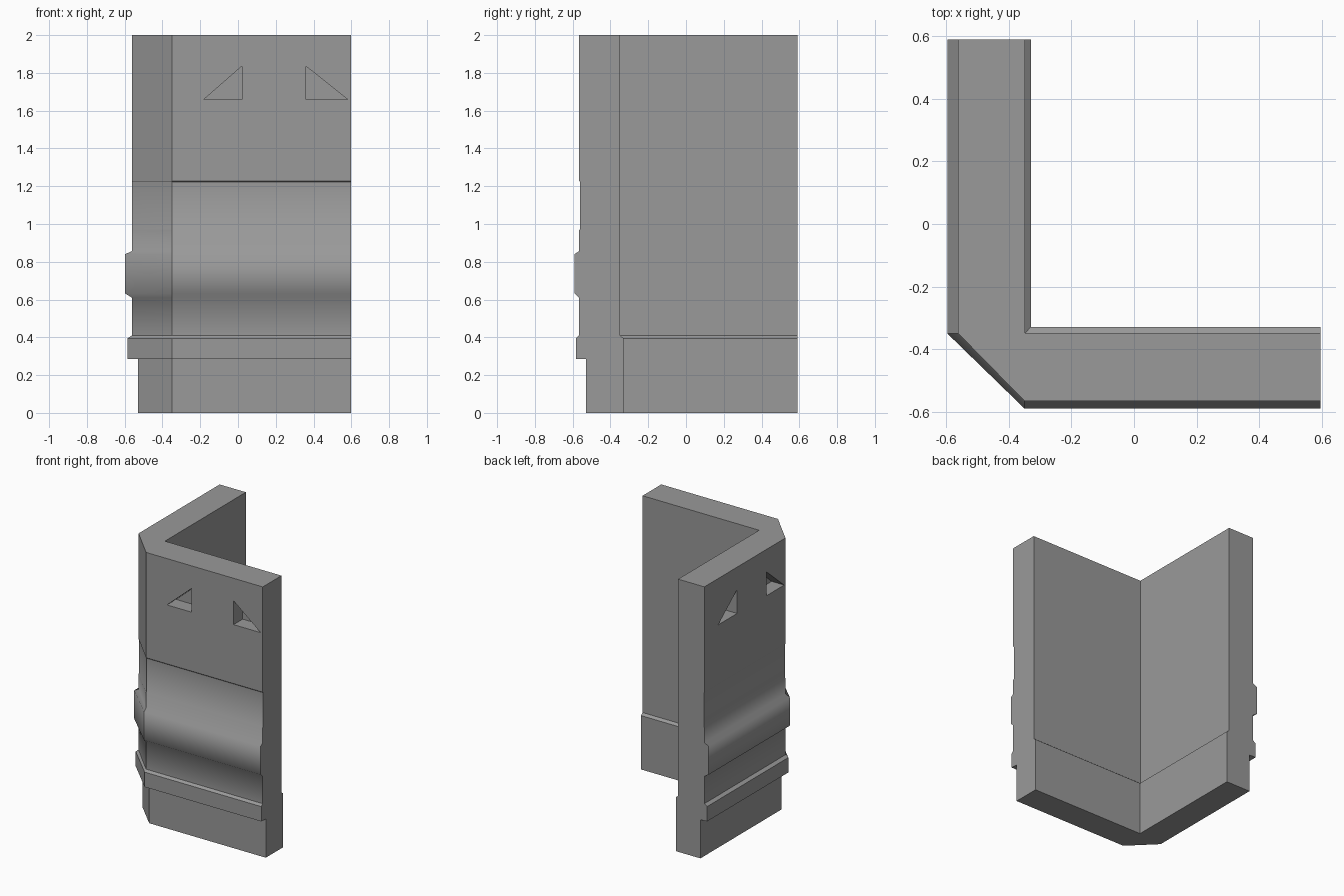
import bpy, bmesh

cube = bpy.data.objects.get("Cube")
if cube:
    bpy.data.objects.remove(cube, do_unlink=True)

grey = bpy.data.materials.new("stone_grey")
grey.use_nodes = True
colour = (0.32, 0.32, 0.32, 1)
grey.diffuse_color = colour
grey.node_tree.nodes["Principled BSDF"].inputs["Base Color"].default_value = colour

END_X, END_Y, CHAMFER = 0.597, 0.59, 0.35

# Wall section: height, front face, side face, inner face (distances from centre)
SECTION = [
    (0, 0.53, 0.53, 0.33),
    (0.284, 0.53, 0.53, 0.33),
    (0.286, 0.583, 0.585, 0.33),
    (0.395, 0.583, 0.585, 0.33),
    (0.41, 0.566, 0.562, 0.349),
    (0.61, 0.566, 0.562, 0.349),
    (0.632, 0.59, 0.597, 0.349),
    (0.84, 0.59, 0.597, 0.349),
    (0.857, 0.566, 0.562, 0.349),
    (0.967, 0.566, 0.562, 0.349),
    (0.973, 0.56, 0.56, 0.349),
    (1.222, 0.56, 0.56, 0.349),
    (1.228, 0.566, 0.562, 0.349),
    (2, 0.566, 0.562, 0.349),
]


def new_object(name, bm):
    bmesh.ops.recalc_face_normals(bm, faces=bm.faces)
    mesh = bpy.data.meshes.new(name)
    bm.to_mesh(mesh)
    bm.free()
    obj = bpy.data.objects.new(name, mesh)
    bpy.context.collection.objects.link(obj)
    return obj


def loft(name, rings):
    """Skin a stack of matching outlines and cap both ends."""
    bm = bmesh.new()
    rows = [[bm.verts.new(p) for p in ring] for ring in rings]
    for low, high in zip(rows, rows[1:]):
        for i in range(len(low)):
            j = (i + 1) % len(low)
            bm.faces.new((low[i], low[j], high[j], high[i]))
    bm.faces.new(rows[0])
    bm.faces.new(rows[-1])
    return new_object(name, bm)


# L-shaped corner wall with a chamfered outer corner
def outline(z, front, side, inner):
    plan = [(END_X, -front), (-CHAMFER, -front), (-side, -CHAMFER),
            (-side, END_Y), (-inner, END_Y), (-inner, -inner), (END_X, -inner)]
    return [(x, y, z) for x, y in plan]


wall = loft("corner_wall", [outline(*row) for row in SECTION])
wall.data.materials.append(grey)

# Triangular pockets: tip and upright edge positions along each wall
POCKETS = [("front", -0.18, 0.02), ("front", 0.58, 0.36),
           ("side", 0.43, 0.21), ("side", -0.335, -0.13)]
for facing, tip, upright in POCKETS:
    triangle = [(tip, 1.66), (upright, 1.66), (upright, 1.835)]
    rings = []
    for depth in (-0.7, -0.46):
        rings.append([(u, depth, z) if facing == "front" else (depth, u, z)
                      for u, z in triangle])
    cutter = loft("pocket_cutter", rings)
    cutter.hide_render = True
    cut = wall.modifiers.new("pocket", 'BOOLEAN')
    cut.operation = 'DIFFERENCE'
    cut.solver = 'EXACT'
    cut.object = cutter
    bpy.context.view_layer.objects.active = wall
    bpy.ops.object.modifier_apply(modifier=cut.name)
    bpy.data.objects.remove(cutter, do_unlink=True)

# Soft shading along the moulding band, crisp edges everywhere else
bm = bmesh.new()
bm.from_mesh(wall.data)
for face in bm.faces:
    face.smooth = True
for edge in bm.edges:
    a, b = (v.co for v in edge.verts)
    level = abs(a.z - b.z) < 0.001
    edge.smooth = level and 0.6 < a.z < 0.98
bm.to_mesh(wall.data)
bm.free()
